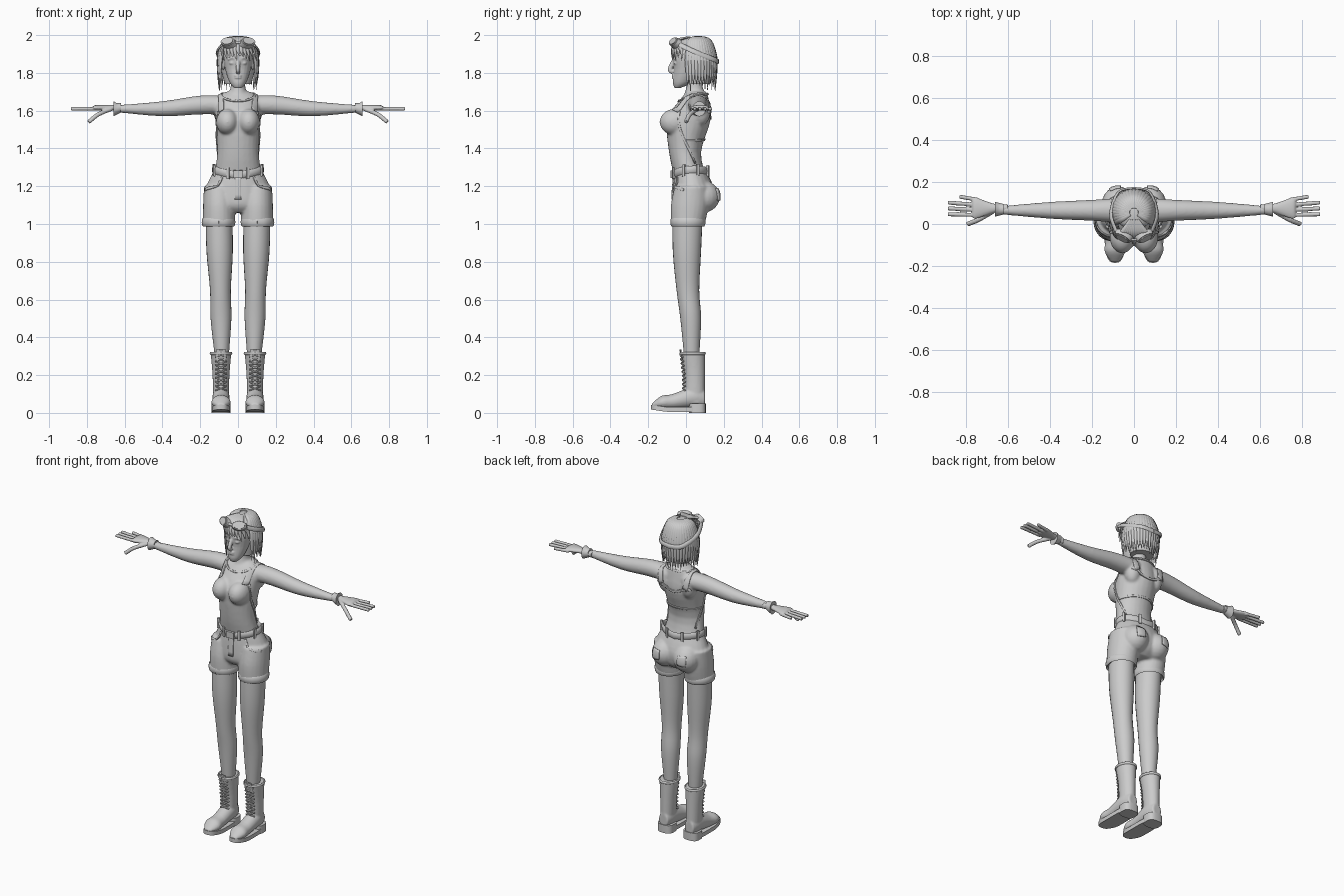
import bpy, bmesh, random
from math import sin, cos, pi, radians, copysign
from mathutils import Vector, Matrix

random.seed(4)
if "Cube" in bpy.data.objects:
    bpy.data.objects.remove(bpy.data.objects["Cube"])

grey = (0.6, 0.6, 0.6, 1)
clay = bpy.data.materials.new("plain_grey")
clay.use_nodes = True
clay.diffuse_color = grey
clay.node_tree.nodes["Principled BSDF"].inputs["Base Color"].default_value = grey


def refine(rows, steps=4):
    """Catmull-Rom interpolation between rows of numbers."""
    last = len(rows) - 1
    result = []
    for index in range(last):
        near = [rows[min(max(index + shift, 0), last)] for shift in (-1, 0, 1, 2)]
        for step in range(steps):
            t = step / steps
            result.append([b + t / 2 * (c - a + t * (2*a - 5*b + 4*c - d + t * (3*b - 3*c + d - a)))
                           for a, b, c, d in zip(*near)])
    return result + [list(rows[last])]


def skin(bm, rings, sides, power=1):
    """Closed tube through rings of (centre, half axis, other half axis)."""
    def bend(value):
        return copysign(abs(value) ** power, value)
    angles = [2 * pi * side / sides for side in range(sides)]
    loops = [[bm.verts.new(centre + a * bend(cos(angle)) + b * bend(sin(angle))) for angle in angles]
             for centre, a, b in rings]
    for lower, upper in zip(loops, loops[1:]):
        for side in range(sides):
            bm.faces.new((lower[side - 1], lower[side], upper[side], upper[side - 1]))
    bm.faces.new(loops[0][::-1])
    bm.faces.new(loops[-1])


def loft(bm, axis, fixed, rows, sides=24):
    """Oval sections (position, low, high, half width) along an axis."""
    rings = []
    for position, low, high, half in refine(rows):
        middle, reach = (low + high) / 2, (high - low) / 2
        if axis == "z":
            ring = (fixed, middle, position), (half, 0, 0), (0, reach, 0)
        elif axis == "y":
            ring = (fixed, position, middle), (half, 0, 0), (0, 0, reach)
        else:
            ring = (position, fixed, middle), (0, half, 0), (0, 0, reach)
        rings.append([Vector(part) for part in ring])
    skin(bm, rings, sides)


def directions(points):
    for index, point in enumerate(points):
        ahead = points[min(index + 1, len(points) - 1)]
        yield point, (ahead - points[max(index - 1, 0)]).normalized()


def strand(bm, points, wide, thick, centre, taper=False):
    """Flattened tube along a path, lying flat around a centre."""
    points = [Vector(point) for point in refine(points)]
    rings = []
    for index, (point, along) in enumerate(directions(points)):
        out = point - Vector(centre)
        out = (out - along * out.dot(along)).normalized()
        done = index / (len(points) - 1)
        size = max(0.1, min(1, 0.5 + 2 * done, 2.2 - 2.2 * done)) if taper else 1
        rings.append((point, along.cross(out) * wide * size, out * thick * size))
    skin(bm, rings, 8)


def oval(centre, across, deep, dip=0):
    x, y, z = centre
    angles = [pi * step / 6 for step in range(13)]
    return [(x + across * sin(a), y - deep * cos(a), z - dip * cos(a)) for a in angles]


def hoop(bm, centre, across, deep, wide, thick):
    strand(bm, oval(centre, across, deep), wide, thick, centre)


def ball(bm, place, size):
    matrix = Matrix.Translation(place) @ Matrix.Diagonal((*size, 1))
    bmesh.ops.create_uvsphere(bm, u_segments=20, v_segments=12, radius=1, matrix=matrix)


def block(bm, place, size, turn=0):
    matrix = Matrix.Translation(place) @ Matrix.Rotation(turn, 4, "Z") @ Matrix.Diagonal((*size, 1))
    bmesh.ops.create_cube(bm, size=1, matrix=matrix)


def mirror(bm):
    copied = bmesh.ops.duplicate(bm, geom=bm.verts[:] + bm.edges[:] + bm.faces[:])["geom"]
    for item in copied:
        if isinstance(item, bmesh.types.BMVert):
            item.co.x *= -1


def finish(name, bm, voxel=0, relax=3):
    bmesh.ops.recalc_face_normals(bm, faces=bm.faces)
    mesh = bpy.data.meshes.new(name)
    bm.to_mesh(mesh)
    bm.free()
    mesh.polygons.foreach_set("use_smooth", [True] * len(mesh.polygons))
    mesh.set_sharp_from_angle(angle=radians(45))
    mesh.materials.append(clay)
    part = bpy.data.objects.new(name, mesh)
    bpy.context.collection.objects.link(part)
    if voxel:
        fuse = part.modifiers.new("fuse", "REMESH")
        fuse.mode, fuse.voxel_size, fuse.use_smooth_shade = "VOXEL", voxel, True
        soften = part.modifiers.new("soften", "SMOOTH")
        soften.factor, soften.iterations = 0.5, relax
    return part


def patch(name, target, points, wide, both=True, columns=6):
    """Cloth strip that clings to a target surface."""
    bm = bmesh.new()
    grid = []
    for point, along in directions([Vector(point) for point in refine(points)]):
        side = along.cross(Vector((point.x, point.y - 0.03, 0))).normalized() * wide
        grid.append([bm.verts.new(point + side * (column / columns - 0.5)) for column in range(columns + 1)])
    for first, second in zip(grid, grid[1:]):
        for column in range(columns):
            bm.faces.new((first[column], first[column + 1], second[column + 1], second[column]))
    if both:
        mirror(bm)
    part = finish(name, bm)
    cling = part.modifiers.new("cling", "SHRINKWRAP")
    cling.target, cling.offset, cling.wrap_mode = target, 0.002, "ABOVE_SURFACE"
    cloth = part.modifiers.new("cloth", "SOLIDIFY")
    cloth.thickness, cloth.offset = 0.008, 0


# Upper body: arms, bust, shoulder blades, torso and neck
bm = bmesh.new()
loft(bm, "x", .065, [(.06, 1.58, 1.68, .06), (.2, 1.58, 1.68, .05), (.4, 1.57, 1.65, .04), (.63, 1.59, 1.63, .02)])
ball(bm, (.056, -.06, 1.54), (.06, .08, .07))
ball(bm, (.08, .08, 1.6), (.05, .05, .08))
mirror(bm)
loft(bm, "z", 0, [(1.24, -.06, .11, .13), (1.38, -.09, .08, .11), (1.55, -.1, .13, .12),
                  (1.66, -.03, .12, .11), (1.7, .01, .11, .07)])
loft(bm, "z", 0, [(1.66, -.02, .11, .07), (1.72, 0, .09, .04), (1.8, 0, .08, .04)])
body = finish("upper_body", bm, 0.007, 8)

# Shirt straps, hems and seams
patch("shoulder_straps", body, [(.1, -.06, 1.61), (.1, 0, 1.68), (.1, .1, 1.68), (.08, .14, 1.59)], .045)
patch("neckline", body, oval((0, .04, 1.67), .08, .08, .02), .014, False)
patch("side_seams", body, [(.11, -.04, 1.6), (.11, -.03, 1.5), (.1, .05, 1.32)], .012)
patch("back_band", body, [(.12 * cos(a), .12 * sin(a), 1.44) for a in (0, .8, 1.6, 2.3, pi)], .012, False)
patch("back_yoke", body, [(.1, .1, 1.6), (0, .14, 1.56), (-.1, .1, 1.6)], .014, False)

# Hands and wrist cuffs
bm = bmesh.new()
loft(bm, "x", .075, [(.6, 1.59, 1.63, .02), (.66, 1.6, 1.63, .02), (.75, 1.6, 1.63, .05), (.77, 1.61, 1.62, .04)])
for finger in range(4):
    root, tip = .115 - .024 * finger, .13 - .028 * finger
    reach = .83 if finger == 0 else .885
    strand(bm, [(.74, root, 1.61), (reach, tip, 1.61)], .01, .01, (.8, .08, 1))
strand(bm, [(.67, .06, 1.61), (.74, .02, 1.58), (.79, 0, 1.54)], .012, .012, (.7, .08, 1.7))
mirror(bm)
finish("hands", bm, 0.004)
bm = bmesh.new()
loft(bm, "x", .07, [(.62, 1.59, 1.64, .025), (.64, 1.58, 1.64, .03), (.66, 1.57, 1.65, .035)])
mirror(bm)
finish("wrist_cuffs", bm)

# Shorts, turned hems and pockets
bm = bmesh.new()
loft(bm, "z", .1, [(1.2, -.06, .12, .08), (1.1, -.08, .12, .085), (1, -.08, .1, .085)])
ball(bm, (.075, .09, 1.145), (.08, .09, .085))
mirror(bm)
loft(bm, "z", 0, [(1.28, -.06, .11, .13), (1.18, -.07, .15, .175), (1.1, -.07, .14, .17), (1.06, -.04, .1, .1)])
shorts = finish("shorts", bm, 0.007, 6)
bm = bmesh.new()
hoop(bm, (.103, .01, 1.01), .083, .087, .022, .006)
mirror(bm)
finish("shorts_hems", bm)
patch("back_pockets", shorts, [(.09, .19, 1.2), (.09, .2, 1.12)], .075)
patch("front_pockets", shorts, [(.09, -.06, 1.25), (.12, -.06, 1.2), (.17, -.01, 1.18)], .012)
patch("fly", shorts, [(0, -.09, 1.26), (0, -.08, 1.13)], .035, False)

# Belt with loops and buckle, dipping at the front
bm = bmesh.new()
hoop(bm, (0, .025, 1.265), .13, .09, .022, .008)
for turn in range(8):
    angle = pi * (turn + .5) / 4
    block(bm, (.138 * cos(angle), .025 + .098 * sin(angle), 1.265), (.012, .016, .06), angle)
block(bm, (0, -.075, 1.265), (.05, .014, .04))
for vert in bm.verts:
    vert.co.z += abs(vert.co.x) * .15 + vert.co.y * .06
finish("belt", bm)

# Legs, leaning outward toward the hips
bm = bmesh.new()
loft(bm, "z", .09, [(1.08, -.07, .09, .07), (.86, -.07, .08, .07), (.65, -.05, .07, .055),
                    (.5, -.03, .08, .055), (.3, -.01, .07, .037)])
for vert in bm.verts:
    vert.co.x += (vert.co.z - .5) * .02
mirror(bm)
finish("legs", bm)

# Boots: shaft and foot
bm = bmesh.new()
loft(bm, "z", .09, [(.05, -.01, .1, .04), (.2, -.01, .1, .045), (.32, -.03, .1, .055)])
loft(bm, "y", .09, [(.1, .03, .12, .03), (.04, .03, .14, .045), (-.07, .02, .1, .045),
                    (-.13, .02, .09, .05), (-.18, .03, .05, .02)])
mirror(bm)
finish("boots", bm, 0.006)

# Soles with a raised toe, and heel blocks
bm = bmesh.new()
for middle, length, bottom, top in ((-.04, .145, .005, .03), (.06, .045, 0, .05)):
    skin(bm, [(Vector((.09, middle, height)), Vector((.05, 0, 0)), Vector((0, length, 0)))
              for height in (bottom, top)], 32, 0.7)
for vert in bm.verts:
    vert.co.z += max(0, -vert.co.y - .1) * .15
mirror(bm)
finish("boot_soles", bm)

# Boot rims, tongues, laces and eyelets
bm = bmesh.new()
hoop(bm, (.09, .035, .315), .055, .065, .008, .005)
strand(bm, [(.09, -.02, .28), (.09, -.03, .335)], .026, .005, (.09, .04, .3))
for row in range(9):
    height = .12 + row * .022
    front = -.006 - max(0, row - 3) * .0025
    for side in (-.027, .027):
        strand(bm, [(.09 + side, front, height), (.09, front - .012, height + .01),
                    (.09 - side, front, height + .02)], .004, .004, (.09, .05, height))
        ball(bm, (.09 + side, front, height), (.005, .005, .005))
mirror(bm)
finish("boot_laces", bm)

# Head: eyes, brows, ears, skull, nose and lips
bm = bmesh.new()
ball(bm, (.03, -.052, 1.852), (.017, .014, .01))
strand(bm, [(.012, -.064, 1.87), (.03, -.065, 1.88), (.054, -.05, 1.87)], .005, .005, (0, .03, 1.87))
ball(bm, (.078, .03, 1.845), (.01, .02, .03))
mirror(bm)
loft(bm, "z", 0, [(1.72, -.06, -.03, .02), (1.75, -.07, .03, .045), (1.82, -.065, .07, .068),
                  (1.9, -.07, .1, .078), (1.97, -.03, .09, .05)])
ball(bm, (0, .045, 1.89), (.085, .09, .09))
strand(bm, [(0, -.06, 1.87), (0, -.085, 1.82), (0, -.07, 1.805)], .012, .013, (0, .03, 1.83))
for height in (1.775, 1.785):
    ball(bm, (0, -.065, height), (.02, .011, .006))
finish("head", bm, 0.004)

# Hair: scalp mass, hanging locks and fringe
crown = (0, .05, 1.85)
bm = bmesh.new()
loft(bm, "z", 0, [(1.74, .01, .13, .07), (1.87, -.01, .15, .1), (1.96, -.03, .13, .08), (1.99, .01, .09, .03)])
for lock in range(27):
    angle = radians(lock * 9 - 117)
    end = random.uniform(1.7, 1.745)
    strand(bm, [(radius * sin(angle), .055 + radius * cos(angle), height) for radius, height in
                ((.02, 1.99), (.07, 1.97), (.1, 1.89), (.105, 1.8), (.1, end))], .017, .01, crown, True)
for lock in range(-5, 6):
    x = lock * .017
    y = x * x * 7 - .074
    strand(bm, [(x * .2, .02, 1.99), (x * .7, -.045, 1.97), (x, y, 1.92),
                (x + .012, y, random.uniform(1.86, 1.89) - x * x * 2)], .014, .008, crown, True)
finish("hair", bm)

# Goggles resting above the forehead
bm = bmesh.new()
tilt = Matrix.Translation((.05, -.058, 1.96)) @ Matrix.Rotation(.5, 4, "Z") @ Matrix.Rotation(1, 4, "X")
for scale in (1, .8):
    matrix = tilt @ Matrix.Translation((0, 0, (1 - scale) * .025)) @ Matrix.Diagonal((scale, scale * .62, 1, 1))
    bmesh.ops.create_cone(bm, cap_ends=True, segments=24, radius1=.046, radius2=.041, depth=.026, matrix=matrix)
strand(bm, [(.085, -.035, 1.95), (.11, .05, 1.91), (.075, .15, 1.87), (0, .17, 1.86)], .014, .006, crown)
mirror(bm)
strand(bm, [(-.02, -.075, 1.962), (.02, -.075, 1.962)], .008, .006, crown)
finish("goggles", bm)
